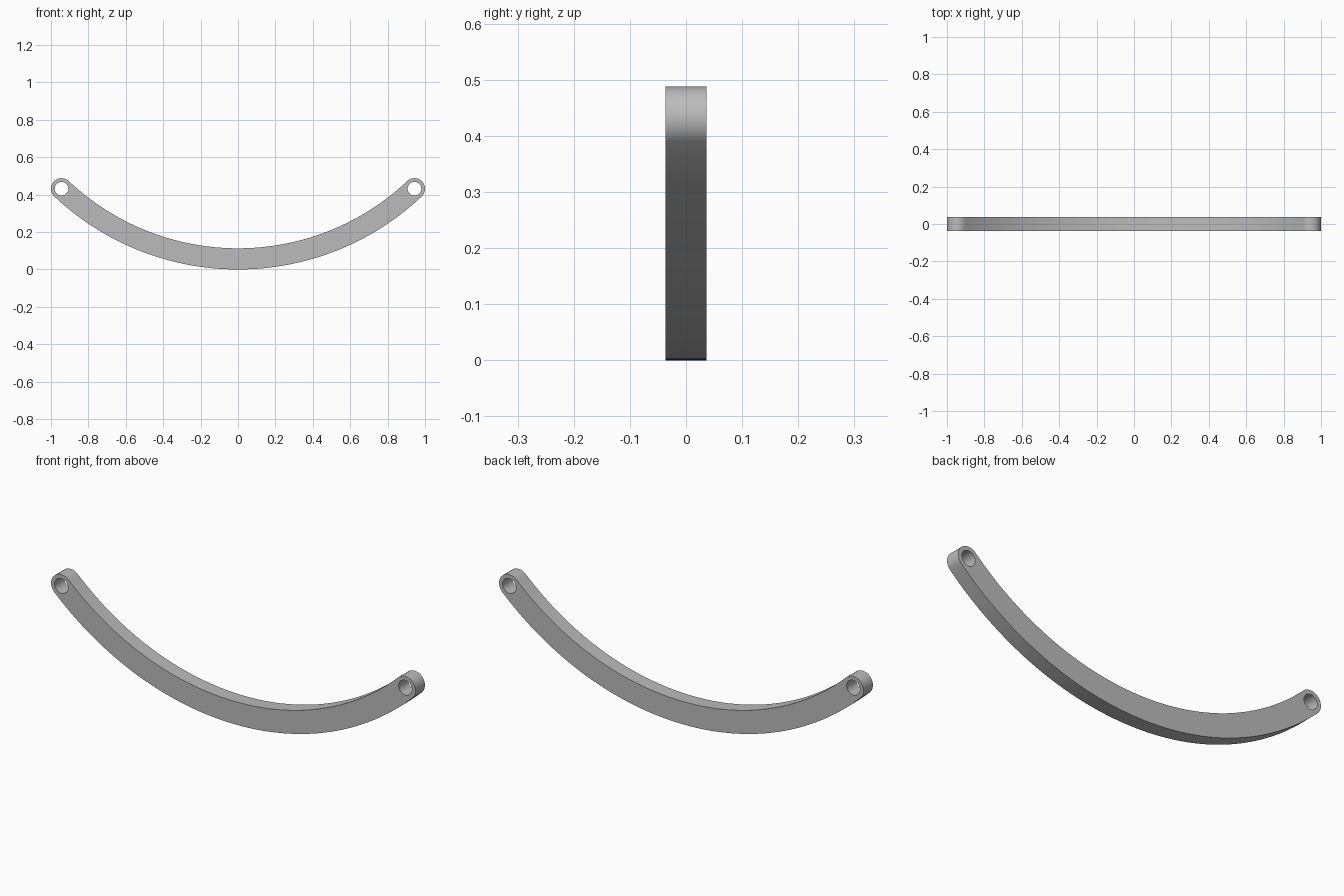
import bpy, bmesh
from math import sin, cos, pi, atan2, hypot
from mathutils import Matrix

if "Cube" in bpy.data.objects:
    bpy.data.objects.remove(bpy.data.objects["Cube"])

HALF_WIDTH, HOLE_RADIUS, HALF_DEPTH = 0.0565, 0.0365, 0.0368
PIN_X, PIN_Z = 0.9435, 0.4315

# Arc through both pin centres and the middle of the bar
rise = PIN_Z - HALF_WIDTH
radius = (PIN_X ** 2 + rise ** 2) / (2 * rise)
centre_z = HALF_WIDTH + radius
sweep = atan2(PIN_X, centre_z - PIN_Z)

steel = bpy.data.materials.new("grey metal")
steel.use_nodes = True
colour = (0.5, 0.5, 0.5, 1)
steel.diffuse_color = colour
steel.node_tree.nodes["Principled BSDF"].inputs["Base Color"].default_value = colour


def add_object(name, bm):
    bmesh.ops.recalc_face_normals(bm, faces=bm.faces)
    mesh = bpy.data.meshes.new(name)
    bm.to_mesh(mesh)
    bm.free()
    mesh.materials.append(steel)
    obj = bpy.data.objects.new(name, mesh)
    bpy.context.collection.objects.link(obj)
    return obj


def arc(cx, cz, r, start, end, steps):
    """Points on an arc, angles measured from straight down towards +x."""
    angles = [start + (end - start) * i / steps for i in range(steps + 1)]
    return [(cx + r * sin(a), cz - r * cos(a)) for a in angles]


# Outline: outer arc, left-hand round end, inner arc, right-hand round end
outline = arc(0, centre_z, radius + HALF_WIDTH, -sweep, sweep, 64)
outline += arc(PIN_X, PIN_Z, HALF_WIDTH, sweep, sweep + pi, 24)[1:-1]
outline += arc(0, centre_z, radius - HALF_WIDTH, sweep, -sweep, 64)
outline += arc(-PIN_X, PIN_Z, HALF_WIDTH, pi - sweep, 2 * pi - sweep, 24)[1:-1]

# Extrude the outline through the depth of the bar
bm = bmesh.new()
face = bm.faces.new([bm.verts.new((x, -HALF_DEPTH, z)) for x, z in outline])
extruded = bmesh.ops.extrude_face_region(bm, geom=[face], use_keep_orig=True)
moved = [g for g in extruded["geom"] if isinstance(g, bmesh.types.BMVert)]
bmesh.ops.translate(bm, verts=moved, vec=(0, 2 * HALF_DEPTH, 0))
bar = add_object("curved_link_bar", bm)

# Bore a pin hole through each end
bpy.context.view_layer.objects.active = bar
for side in (-1, 1):
    bm = bmesh.new()
    bmesh.ops.create_cone(
        bm, cap_ends=True, segments=48, radius1=HOLE_RADIUS,
        radius2=HOLE_RADIUS, depth=HALF_DEPTH * 4,
        matrix=Matrix.Translation((side * PIN_X, 0, PIN_Z))
        @ Matrix.Rotation(pi / 2, 4, "X"))
    cutter = add_object("pin_hole_cutter", bm)
    cutter.hide_render = True
    bore = bar.modifiers.new("pin_hole", "BOOLEAN")
    bore.operation = "DIFFERENCE"
    bore.solver = "EXACT"
    bore.object = cutter
    bpy.ops.object.modifier_apply(modifier=bore.name)
    bpy.data.objects.remove(cutter)

# Smooth walls with crisp rims
bpy.ops.object.select_all(action="DESELECT")
bar.select_set(True)
bpy.ops.object.shade_smooth_by_angle(angle=pi / 6)
